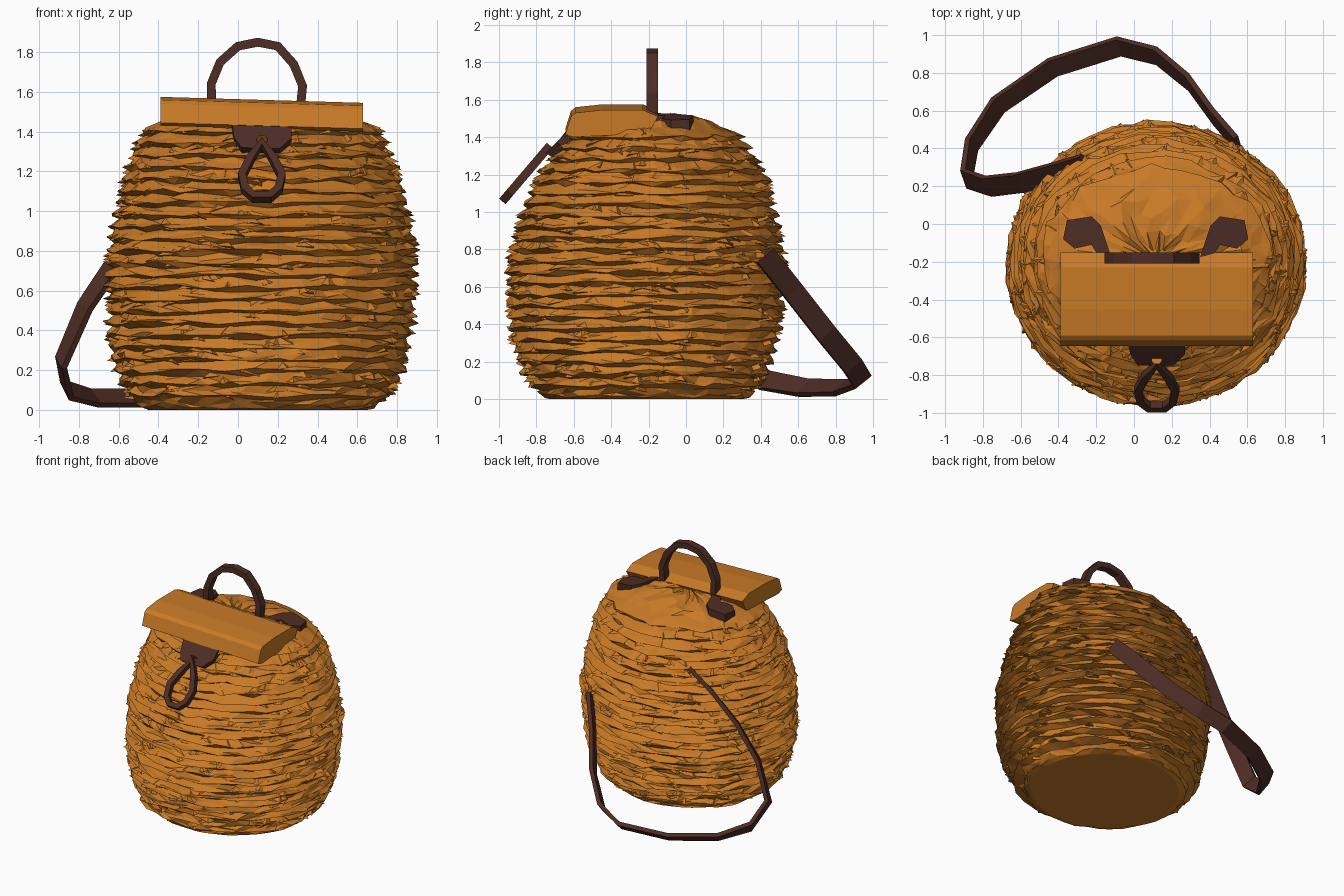
import bpy, bmesh, math, random
from mathutils import Vector

random.seed(7)
cube = bpy.data.objects.get("Cube")
if cube:
    bpy.data.objects.remove(cube, do_unlink=True)


def material(name, color):
    m = bpy.data.materials.new(name)
    m.use_nodes = True
    m.diffuse_color = color
    m.node_tree.nodes["Principled BSDF"].inputs["Base Color"].default_value = color
    return m


straw = material("golden straw", (0.58, 0.195, 0.02, 1))
leather = material("dark brown leather", (0.075, 0.026, 0.018, 1))


def finish(bm, name, mat):
    bmesh.ops.recalc_face_normals(bm, faces=bm.faces)
    mesh = bpy.data.meshes.new(name)
    bm.to_mesh(mesh)
    bm.free()
    mesh.materials.append(mat)
    ob = bpy.data.objects.new(name, mesh)
    bpy.context.collection.objects.link(ob)
    return ob


def skin(bm, rings, closed=False):
    """Bridge vertex rings with quads, capping the ends unless closed."""
    n = len(rings[0])
    pairs = list(zip(rings, rings[1:]))
    if closed:
        pairs.append((rings[-1], rings[0]))
    for a, b in pairs:
        for i in range(n):
            j = (i + 1) % n
            bm.faces.new((a[i], a[j], b[j], b[i]))
    if not closed:
        bm.faces.new(rings[0])
        bm.faces.new(rings[-1])


def plate(name, outline, depth, mat):
    """Solid made by sweeping a 3D outline along the depth vector."""
    bm = bmesh.new()
    rings = [[bm.verts.new(Vector(p) + k * Vector(depth)) for p in outline] for k in (0, 1)]
    skin(bm, rings)
    return finish(bm, name, mat)


def strap(name, path, across, width, thick, closed=False):
    """Rectangular band following a path, its width along the across vector."""
    bm = bmesh.new()
    pts = [Vector(p) for p in path]
    n = len(pts)
    rings = []
    for i, p in enumerate(pts):
        if closed:
            t = pts[(i + 1) % n] - pts[i - 1]
        else:
            t = pts[min(i + 1, n - 1)] - pts[max(i - 1, 0)]
        t.normalize()
        w = Vector(across)
        w = (w - t * w.dot(t)).normalized()
        d = t.cross(w) * thick / 2
        w *= width / 2
        rings.append([bm.verts.new(q) for q in (p + w + d, p - w + d, p - w - d, p + w - d)])
    skin(bm, rings, closed)
    return finish(bm, name, leather)


# Basket outline: height, centre x, centre y, radius x, radius y
OUTLINE = [
    (0.00, 0.10, -0.21, 0.55, 0.52),
    (0.07, 0.10, -0.22, 0.65, 0.61),
    (0.20, 0.11, -0.22, 0.72, 0.67),
    (0.40, 0.11, -0.22, 0.76, 0.72),
    (0.75, 0.12, -0.21, 0.77, 0.73),
    (1.00, 0.12, -0.20, 0.73, 0.67),
    (1.20, 0.12, -0.18, 0.68, 0.60),
    (1.40, 0.12, -0.17, 0.59, 0.46),
    (1.48, 0.12, -0.20, 0.50, 0.36),
]


def on_basket(z, angle, out=0.0):
    z = max(0.0, z)
    for a, b in zip(OUTLINE, OUTLINE[1:]):
        if z <= b[0]:
            break
    f = min(1, (z - a[0]) / (b[0] - a[0]))
    _, cx, cy, rx, ry = [u + (v - u) * f for u, v in zip(a, b)]
    return Vector((cx + (rx + out) * math.cos(angle), cy + (ry + out) * math.sin(angle), z))


# Basket body: overlapping wavy straw courses
SIDES, COURSES = 38, 24
bm = bmesh.new()
rings = [[bm.verts.new(on_basket(0, math.tau * i / SIDES)) for i in range(SIDES)]]
step = 1.45 / COURSES
for c in range(COURSES):
    for lift, out in ((0.25, 0.022), (0.5, 0.005), (0.95, -0.018)):
        ring = []
        for i in range(SIDES):
            a = math.tau * (i + random.uniform(-0.3, 0.3)) / SIDES
            z = (c + lift) * step + random.uniform(-0.012, 0.012)
            ring.append(bm.verts.new(on_basket(z, a, out + random.uniform(-0.014, 0.014))))
        rings.append(ring)

# Crumpled lid of the basket, closing towards the middle
for scale, z in ((0.85, 1.48), (0.62, 1.50), (0.38, 1.515), (0.12, 1.51)):
    ring = []
    for i in range(SIDES):
        p = on_basket(1.46, math.tau * i / SIDES)
        r = scale + random.uniform(-0.05, 0.05)
        ring.append(bm.verts.new((0.12 + (p.x - 0.12) * r, -0.19 + (p.y + 0.19) * r,
                                  z + random.uniform(-0.018, 0.018))))
    rings.append(ring)
skin(bm, rings)
bmesh.ops.triangulate(bm, faces=[f for f in bm.faces if len(f.verts) == 4])
finish(bm, "basket_body", straw)

# Loose straw ends: thin wedges standing off the courses
bm = bmesh.new()
for _ in range(520):
    a = random.uniform(0, math.tau)
    z = random.uniform(0.05, 1.42)
    half = random.uniform(0.06, 0.14)
    tilt = random.uniform(-0.025, 0.025)
    corners = [on_basket(z - tilt, a - half, -0.02), on_basket(z + tilt, a + half, -0.02),
               on_basket(z + 0.045, a, -0.03),
               on_basket(z + random.uniform(-0.01, 0.01), a + random.uniform(-half, half),
                         random.uniform(0.022, 0.042))]
    v = [bm.verts.new(p) for p in corners]
    for tri in ((0, 1, 3), (1, 2, 3), (2, 0, 3), (0, 2, 1)):
        bm.faces.new([v[k] for k in tri])
finish(bm, "loose_straw", straw)

# Front flap, slightly lower towards +x
flap_side = [(-0.15, 1.53), (-0.23, 1.565), (-0.45, 1.565), (-0.59, 1.55),
             (-0.615, 1.53), (-0.645, 1.435), (-0.6, 1.42), (-0.2, 1.44)]
plate("front_flap", [(-0.39, y, z + 0.01) for y, z in flap_side], (1.02, 0, -0.03), straw)

# Carrying handle
arch = [(-0.13, 1.48), (-0.135, 1.64), (-0.09, 1.75), (0, 1.83), (0.1, 1.85),
        (0.2, 1.83), (0.28, 1.74), (0.325, 1.63), (0.31, 1.48)]
strap("carry_handle", [(x, -0.18, z) for x, z in arch], (0, 1, 0), 0.06, 0.045)

# Handle pads, mirrored about the basket middle
pad = [(0.23, -0.19), (0.29, -0.01), (0.34, 0.04), (0.47, 0.02),
       (0.49, -0.08), (0.43, -0.13), (0.34, -0.11), (0.29, -0.19)]
for name, side in (("right_handle_pad", -1), ("left_handle_pad", 1)):
    plate(name, [(0.115 + side * x, y, 1.565 - 0.15 * x) for x, y in pad], (0, 0, -0.06), leather)

# Front clasp with its stud
clasp = [(-0.03, -0.64, 1.435), (0.27, -0.64, 1.425), (0.27, -0.69, 1.37), (0.21, -0.75, 1.315),
         (0.02, -0.75, 1.32), (-0.02, -0.69, 1.37)]
plate("clasp_pad", clasp, (0, 0.06, -0.04), leather)
stud = [(0.12 + 0.028 * math.cos(t * math.tau / 6), -0.725 - 0.02 * math.sin(t * math.tau / 6),
         1.365 + 0.02 * math.sin(t * math.tau / 6)) for t in range(6)]
plate("clasp_stud", stud, (0, 0.03, -0.03), straw)

# Teardrop pull loop hanging from the clasp
drop = [(0, 0), (0.06, 0.3), (0.1, 0.6), (0.085, 0.85), (0.04, 1),
        (-0.04, 1), (-0.085, 0.85), (-0.1, 0.6), (-0.06, 0.3)]
strap("pull_loop", [(0.12 + x, -0.74 - 0.23 * k, 1.34 - 0.27 * k) for x, k in drop],
      (0, -0.7, 0.6), 0.045, 0.04, closed=True)

# Long shoulder strap sweeping round the back
sling = [(-0.25, 0.32, 1.16), (-0.42, 0.27, 0.99), (-0.6, 0.22, 0.77), (-0.77, 0.2, 0.52),
         (-0.89, 0.24, 0.24), (-0.86, 0.42, 0.1), (-0.72, 0.63, 0.06), (-0.43, 0.83, 0.06),
         (-0.08, 0.94, 0.1), (0.12, 0.89, 0.18), (0.29, 0.75, 0.35), (0.42, 0.57, 0.58),
         (0.55, 0.42, 0.77)]
strap("shoulder_strap", sling, (-0.25, 0.75, 0.6), 0.115, 0.03)

# Rivets at the upper strap end
for x, y, z in ((-0.27, 0.335, 1.14), (-0.34, 0.315, 1.07)):
    rivet = [(x + 0.014 * math.cos(t * math.tau / 6), y + 0.01, z + 0.014 * math.sin(t * math.tau / 6))
             for t in range(6)]
    plate("strap_rivet", rivet, (-0.01, 0.018, 0.015), straw)
